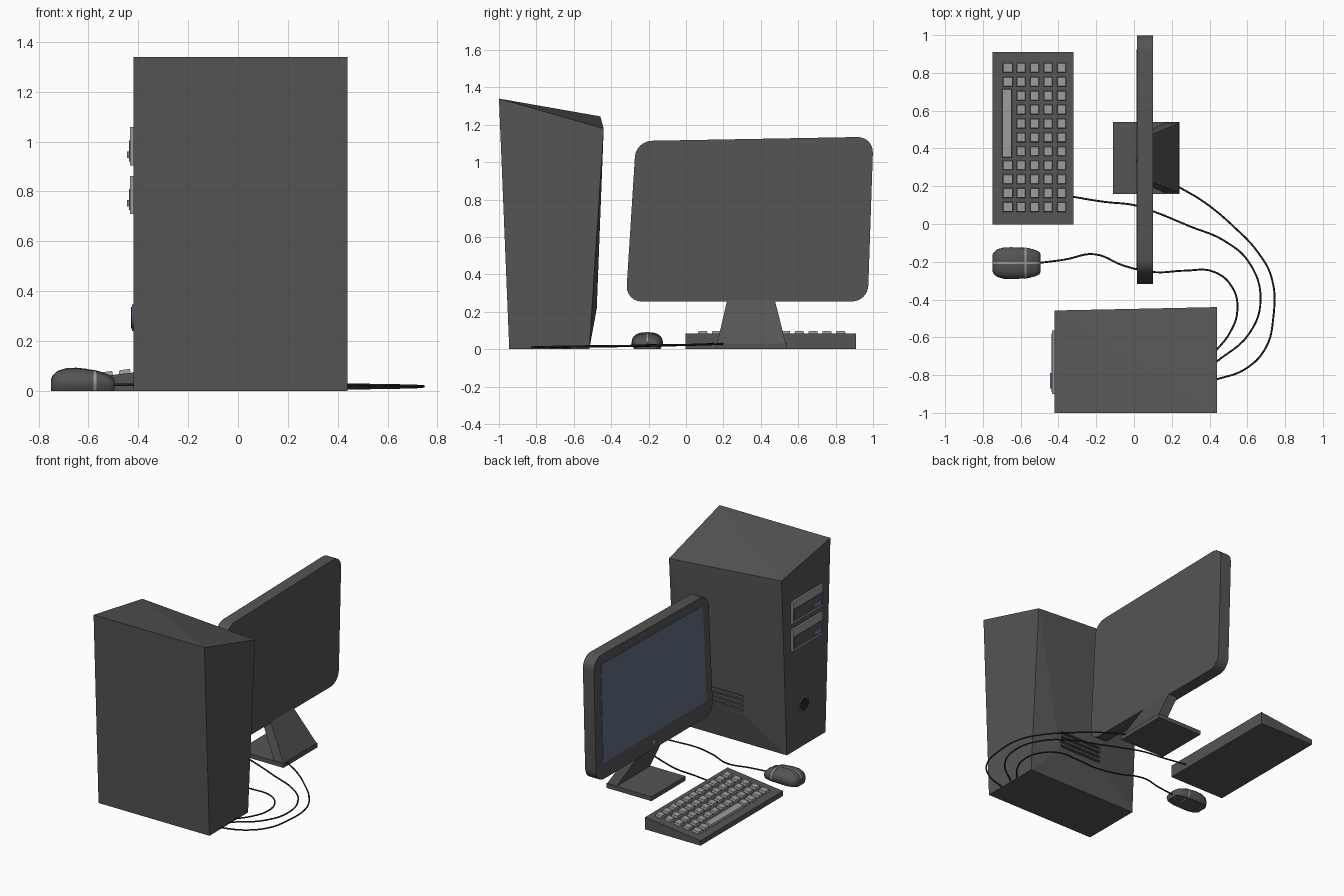
import bpy, bmesh
from math import sin, cos, pi, radians
from mathutils import Vector

if "Cube" in bpy.data.objects:
    bpy.data.objects.remove(bpy.data.objects["Cube"])


def material(name, rgb):
    m = bpy.data.materials.new(name)
    m.diffuse_color = (*rgb, 1)
    m.use_nodes = True
    m.node_tree.nodes["Principled BSDF"].inputs["Base Color"].default_value = m.diffuse_color
    return m


DARK = material("dark_plastic", (0.09, 0.09, 0.09))
BLACK = material("black", (0.02, 0.02, 0.02))
LIGHT = material("light_plastic", (0.33, 0.33, 0.32))
BLUE = material("screen_blue", (0.12, 0.16, 0.23))
LAMP = material("lamp_blue", (0.15, 0.22, 0.5))


def finish(name, bm, mat):
    bmesh.ops.recalc_face_normals(bm, faces=bm.faces)
    me = bpy.data.meshes.new(name)
    bm.to_mesh(me)
    bm.free()
    ob = bpy.data.objects.new(name, me)
    bpy.context.collection.objects.link(ob)
    me.materials.append(mat)
    return ob


def activate(ob):
    bpy.ops.object.select_all(action='DESELECT')
    ob.select_set(True)
    bpy.context.view_layer.objects.active = ob


def smooth(ob, angle=40):
    activate(ob)
    bpy.ops.object.shade_smooth_by_angle(angle=radians(angle))


def solids(name, groups, mat):
    """One object made of a convex solid around each group of points."""
    bm = bmesh.new()
    for pts in groups:
        verts = [bm.verts.new(p) for p in pts]
        bmesh.ops.convex_hull(bm, input=verts)
    bmesh.ops.dissolve_limit(bm, angle_limit=0.005, verts=bm.verts, edges=bm.edges)
    return finish(name, bm, mat)


def box(x0, x1, y0, y1, z0, z1):
    return [(x, y, z) for x in (x0, x1) for y in (y0, y1) for z in (z0, z1)]


def disc(x0, x1, y, z, r, n=24):
    return [(x, y + r * cos(2 * pi * i / n), z + r * sin(2 * pi * i / n))
            for x in (x0, x1) for i in range(n)]


def rounded(corners, r, n=6):
    """Round the corners of a (y, z) polygon."""
    out = []
    cs = [Vector(c) for c in corners]
    for i, c in enumerate(cs):
        a = c + (cs[i - 1] - c).normalized() * r
        b = c + (cs[(i + 1) % len(cs)] - c).normalized() * r
        a2, b2 = a.lerp(c, 0.55), b.lerp(c, 0.55)
        for k in range(n + 1):
            t = k / n
            out.append(a * (1 - t) ** 3 + a2 * 3 * t * (1 - t) ** 2
                       + b2 * 3 * t * t * (1 - t) + b * t ** 3)
    return out


def plate(x0, x1, outline):
    return [(x, p[0], p[1]) for x in (x0, x1) for p in outline]


# Tower case: skewed block whose inner side bulges at the vent
case = [(x, y, z) for x in (-0.42, 0.44)
        for y, z in ((-1, 1.34), (-0.945, 0), (-0.517, 0))]
case += [(-0.42, -0.458, 1.245), (0.44, -0.44, 1.18)]
case += [(x, y, z) for x in (-0.12, 0.23) for y, z in ((-0.477, 0.22), (-0.472, 0.36))]
tower = solids("tower_case", [case], DARK)

# Vent slots cut into the inner side
cutter = solids("vent_cutter", [box(-0.11, 0.22, -0.495, -0.45, z, z + 0.018)
                                for z in (0.235, 0.268, 0.301, 0.334)], BLACK)
cutter.hide_render = True
mod = tower.modifiers.new("vents", 'BOOLEAN')
mod.operation = 'DIFFERENCE'
mod.solver = 'EXACT'
mod.object = cutter
activate(tower)
bpy.ops.object.modifier_apply(modifier=mod.name)
bpy.data.objects.remove(cutter)

# Drive bays
for i, z in enumerate((0.71, 0.905), 1):
    solids(f"drive_bay_{i}", [box(-0.433, -0.41, -0.90, -0.565, z, z + 0.153)], LIGHT)
    solids(f"drive_tray_{i}", [box(-0.437, -0.42, -0.89, -0.58, z + 0.015, z + 0.10)], DARK)
    solids(f"drive_button_{i}", [box(-0.445, -0.43, -0.87, -0.79, z + 0.03, z + 0.055)], LAMP)

# Power button
smooth(solids("power_ring", [disc(-0.426, -0.41, -0.70, 0.293, 0.053)], LAMP))
smooth(solids("power_button", [disc(-0.430, -0.41, -0.70, 0.293, 0.043)], BLACK))

# Monitor
shape = rounded([(-0.322, 0.255), (0.972, 0.255), (1.002, 1.136), (-0.268, 1.113)], 0.085)
smooth(solids("monitor_body", [plate(0.015, 0.10, shape)], DARK))
solids("monitor_screen", [plate(0.012, 0.03, [(-0.245, 0.37), (0.90, 0.37),
                                              (0.925, 1.07), (-0.205, 1.052)])], BLUE)
smooth(solids("monitor_button", [disc(0.011, 0.03, 0.34, 0.305, 0.013, 16)], LIGHT))

# Stand: base plate and leaning tapered neck
solids("stand_base", [box(-0.11, 0.24, 0.16, 0.54, 0, 0.03)], DARK)
solids("stand_neck", [[(x, y, 0.025) for x in (0.165, 0.24) for y in (0.165, 0.535)]
                      + [(x, y, 0.262) for x in (0.03, 0.10) for y in (0.22, 0.475)]], DARK)


# Keyboard wedge
def deck(x):
    return 0.035 + (x + 0.75) / 0.43 * 0.05


solids("keyboard_body", [[(x, y, z) for x in (-0.75, -0.32) for y in (-0.003, 0.91)
                          for z in (0, deck(x))]], DARK)


def key(x, y, w, l):
    return [(x + sx * (w - d), y + sy * (l - d), deck(x + sx * w) + h)
            for d, h in ((0, -0.005), (0.004, 0.016)) for sx in (-1, 1) for sy in (-1, 1)]


# Keys and space bar
keys = []
for row in range(11):
    y = 0.09 + 0.0737 * row
    for col, x in enumerate((-0.668, -0.598, -0.526, -0.455, -0.383)):
        if col or not 4 <= row <= 8:
            keys.append(key(x, y, 0.025 if col else 0.028, 0.027))
solids("keyboard_keys", keys, LIGHT)
solids("space_bar", [key(-0.672, 0.533, 0.027, 0.183)], LIGHT)


# Mouse
def section(x, w, h, n=20):
    pts = [(x, -0.207 + 0.82 * w, 0)]
    for i in range(n + 1):
        a = pi * i / n
        c = cos(a)
        pts.append((x, -0.207 + w * (1 if c > 0 else -1) * abs(c) ** 0.75,
                    0.025 + (h - 0.025) * max(sin(a), 0) ** 0.75))
    return pts + [(x, -0.207 - 0.82 * w, 0)]


def loft(name, stations, mat):
    bm = bmesh.new()
    rings = [[bm.verts.new(p) for p in section(*s)] for s in stations]
    for a, b in zip(rings, rings[1:]):
        for i in range(len(a)):
            j = (i + 1) % len(a)
            bm.faces.new((a[i], a[j], b[j], b[i]))
    bm.faces.new(rings[0])
    bm.faces.new(rings[-1])
    ob = finish(name, bm, mat)
    smooth(ob, 50)


body = [(-0.75, 0.040, 0.045), (-0.744, 0.056, 0.06), (-0.725, 0.073, 0.078),
        (-0.69, 0.083, 0.089), (-0.65, 0.084, 0.091), (-0.61, 0.083, 0.087),
        (-0.56, 0.08, 0.078), (-0.52, 0.069, 0.064), (-0.502, 0.06, 0.052), (-0.496, 0.05, 0.042)]
loft("mouse_body", body, DARK)
loft("mouse_cross_band", [(-0.58, 0.083, 0.084), (-0.568, 0.0825, 0.082)], LIGHT)
solids("mouse_centre_strip",
       [[(s[0], y, s[2] + d) for s in pair for y in (-0.212, -0.202) for d in (-0.006, 0.002)]
        for pair in zip(body, body[1:])], LIGHT)


# Cables
def cable(name, pts, z0, z1):
    cu = bpy.data.curves.new(name, 'CURVE')
    cu.dimensions = '3D'
    cu.bevel_depth = 0.005
    cu.bevel_resolution = 2
    cu.resolution_u = 6
    cu.use_fill_caps = True
    sp = cu.splines.new('BEZIER')
    sp.bezier_points.add(len(pts) - 1)
    for i, (bp, p) in enumerate(zip(sp.bezier_points, pts)):
        bp.co = (*p, z0 + (z1 - z0) * i / (len(pts) - 1))
        bp.handle_left_type = bp.handle_right_type = 'AUTO'
    cu.materials.append(BLACK)
    bpy.context.collection.objects.link(bpy.data.objects.new(name, cu))


cable("mouse_cable", [(-0.51, -0.207), (-0.365, -0.188), (-0.21, -0.16), (-0.05, -0.222),
                      (0.11, -0.255), (0.27, -0.247), (0.42, -0.252), (0.52, -0.335),
                      (0.547, -0.46), (0.505, -0.58), (0.43, -0.675)], 0.025, 0.012)
cable("keyboard_cable", [(-0.33, 0.145), (-0.155, 0.117), (0, 0.10), (0.11, 0.064),
                         (0.29, -0.01), (0.48, -0.09), (0.61, -0.205), (0.67, -0.40),
                         (0.61, -0.58), (0.43, -0.735)], 0.03, 0.012)
cable("monitor_cable", [(0.23, 0.20), (0.37, 0.117), (0.53, -0.016), (0.66, -0.155),
                        (0.73, -0.29), (0.737, -0.50), (0.695, -0.66), (0.585, -0.77),
                        (0.43, -0.825)], 0.028, 0.01)
